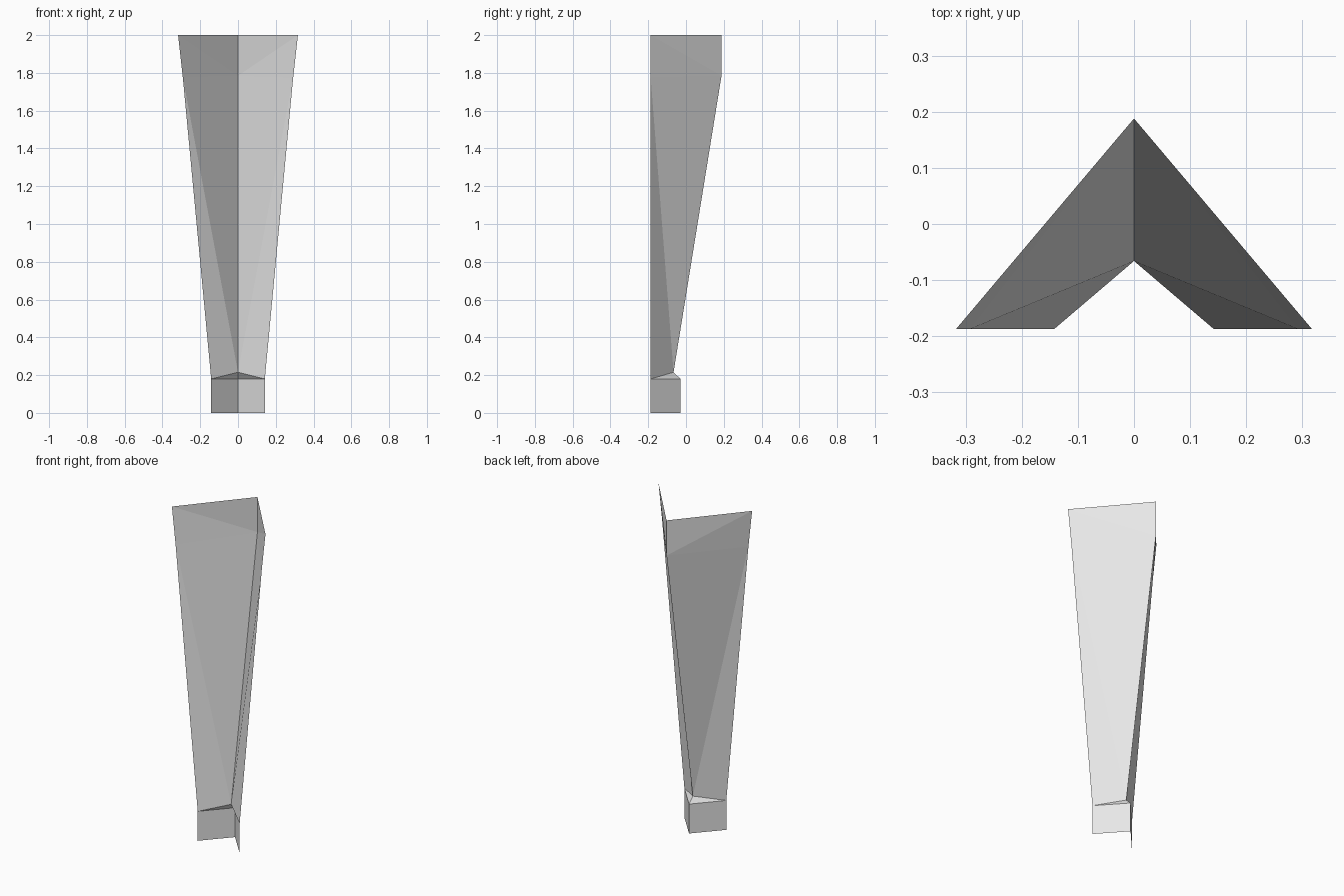
import bpy
import bmesh

cube = bpy.data.objects.get("Cube")
if cube:
    bpy.data.objects.remove(cube, do_unlink=True)

# One plain grey for the whole folded sheet
grey = bpy.data.materials.new("light_grey")
grey.use_nodes = True
colour = (0.8, 0.8, 0.8, 1)
grey.diffuse_color = colour
grey.node_tree.nodes["Principled BSDF"].inputs["Base Color"].default_value = colour

FRONT = -0.187   # plane of the outer edges
RIDGE = 0.188    # furthest point of the fold


def folded_sheet(name, points, faces):
    """Build the +x half of an open sheet and mirror it across the fold."""
    mesh = bpy.data.meshes.new(name)
    bm = bmesh.new()
    verts = {key: bm.verts.new(co) for key, co in points.items()}
    for face in faces:
        bm.faces.new([verts[key] for key in face.split()])
    bm.to_mesh(mesh)
    bm.free()
    mesh.materials.append(grey)
    obj = bpy.data.objects.new(name, mesh)
    bpy.context.collection.objects.link(obj)
    mirror = obj.modifiers.new("mirror", 'MIRROR')
    mirror.use_axis[0] = True
    mirror.use_clip = True
    return obj


# Outer edge and fold points, from the ground up
edge_neck = (0.142, FRONT, 0.18)
fold_neck = (0, -0.029, 0.18)
fold_waist = (0, -0.066, 0.215)

# Short upright foot with the small sloping ledge above it
folded_sheet("foot", {
    "edge_base": (0.142, FRONT, 0), "fold_base": (0, -0.029, 0),
    "edge_neck": edge_neck, "fold_neck": fold_neck, "fold_waist": fold_waist,
}, ["edge_base edge_neck fold_neck fold_base",
    "edge_neck fold_waist fold_neck"])

# Tall flaring blade with an upright lip at the top
folded_sheet("blade", {
    "edge_neck": edge_neck, "fold_waist": fold_waist,
    "edge_mid": (0.292, FRONT, 1.775), "fold_mid": (0, RIDGE, 1.785),
    "edge_top": (0.317, FRONT, 2), "fold_top": (0, RIDGE, 2),
}, ["edge_neck edge_mid fold_waist",
    "edge_mid fold_mid fold_waist",
    "edge_mid edge_top fold_mid",
    "edge_top fold_top fold_mid"])
